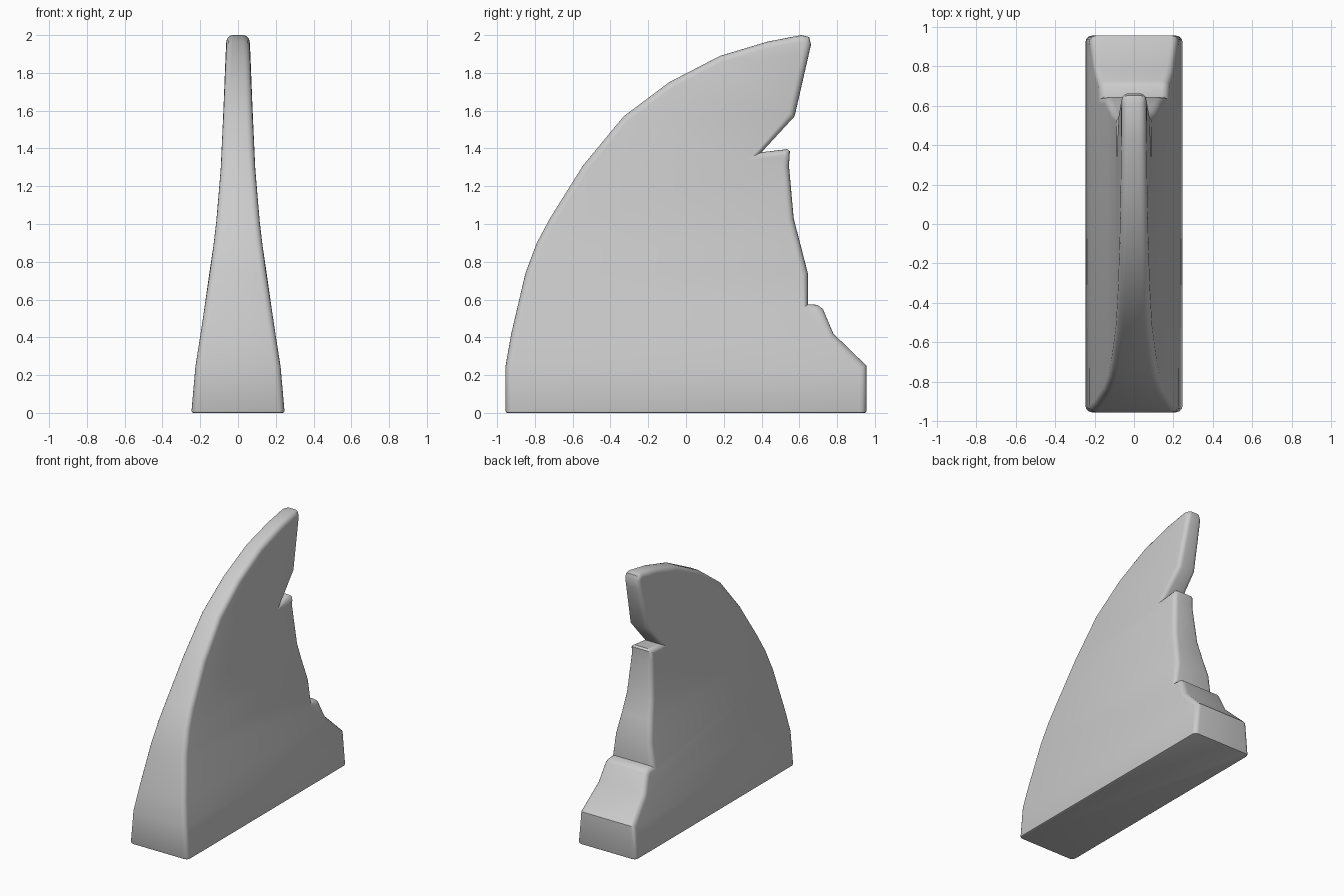
import bpy, bmesh, math
from mathutils import Vector

if "Cube" in bpy.data.objects:
    bpy.data.objects.remove(bpy.data.objects["Cube"])

# Side outline of the fin (y, z): front curve, tip, then notched back edge
OUTLINE = [(-.955, 0), (-.955, .25), (-.925, .42), (-.85, .74), (-.79, .90),
           (-.72, 1.03), (-.545, 1.31), (-.33, 1.57), (-.09, 1.75), (.18, 1.89),
           (.43, 1.965), (.61, 2.0), (.652, 1.99), (.662, 1.95), (.575, 1.57),
           (.40, 1.38), (.535, 1.396), (.55, 1.385), (.545, 1.31), (.57, 1.03),
           (.645, .74), (.645, .575), (.695, .572), (.725, .55), (.78, .42),
           (.955, .25), (.955, 0)]

# Half thickness by height (z, half width)
TAPER = [(0, .247), (.25, .225), (.42, .198), (.74, .15), (.90, .128),
         (1.03, .113), (1.31, .09), (1.57, .078), (1.89, .066), (2.0, .060)]


def half_width(z):
    for (z0, w0), (z1, w1) in zip(TAPER, TAPER[1:]):
        if z <= z1:
            return w0 + (w1 - w0) * (z - z0) / (z1 - z0)
    return TAPER[-1][1]


# Extrude the outline into a slab
bm = bmesh.new()
face = bm.faces.new([bm.verts.new((1, y, z)) for y, z in OUTLINE])
ext = bmesh.ops.extrude_face_region(bm, geom=[face], use_keep_orig=True)
for v in ext["geom"]:
    if isinstance(v, bmesh.types.BMVert):
        v.co.x = -1

# Cut into bands and taper the thickness
for z, w in TAPER[1:-1]:
    bmesh.ops.bisect_plane(bm, geom=bm.verts[:] + bm.edges[:] + bm.faces[:],
                           dist=0.001, plane_co=(0, 0, z), plane_no=(0, 0, 1))
for v in bm.verts:
    v.co.x *= half_width(v.co.z)
bmesh.ops.recalc_face_normals(bm, faces=bm.faces)

# Round the rim; the base gets a much smaller edge
def is_base(e):
    return all(v.co.z < 0.001 for v in e.verts)

bm.normal_update()
rim = [e for e in bm.edges if len(e.link_faces) == 2 and not is_base(e)
       and sorted(abs(f.normal.x) > 0.8 for f in e.link_faces) == [False, True]]
bmesh.ops.bevel(bm, geom=rim, offset=0.034, segments=4, profile=0.5,
                affect='EDGES', clamp_overlap=False)
base = [e for e in bm.edges if is_base(e)]
bmesh.ops.bevel(bm, geom=base, offset=0.01, segments=2, profile=0.5,
                affect='EDGES', clamp_overlap=True)
bmesh.ops.recalc_face_normals(bm, faces=bm.faces)

mesh = bpy.data.meshes.new("fin")
bm.to_mesh(mesh)
bm.free()
fin = bpy.data.objects.new("fin", mesh)
bpy.context.collection.objects.link(fin)
bpy.context.view_layer.objects.active = fin
fin.select_set(True)
bpy.ops.object.shade_smooth_by_angle(angle=math.radians(35))
